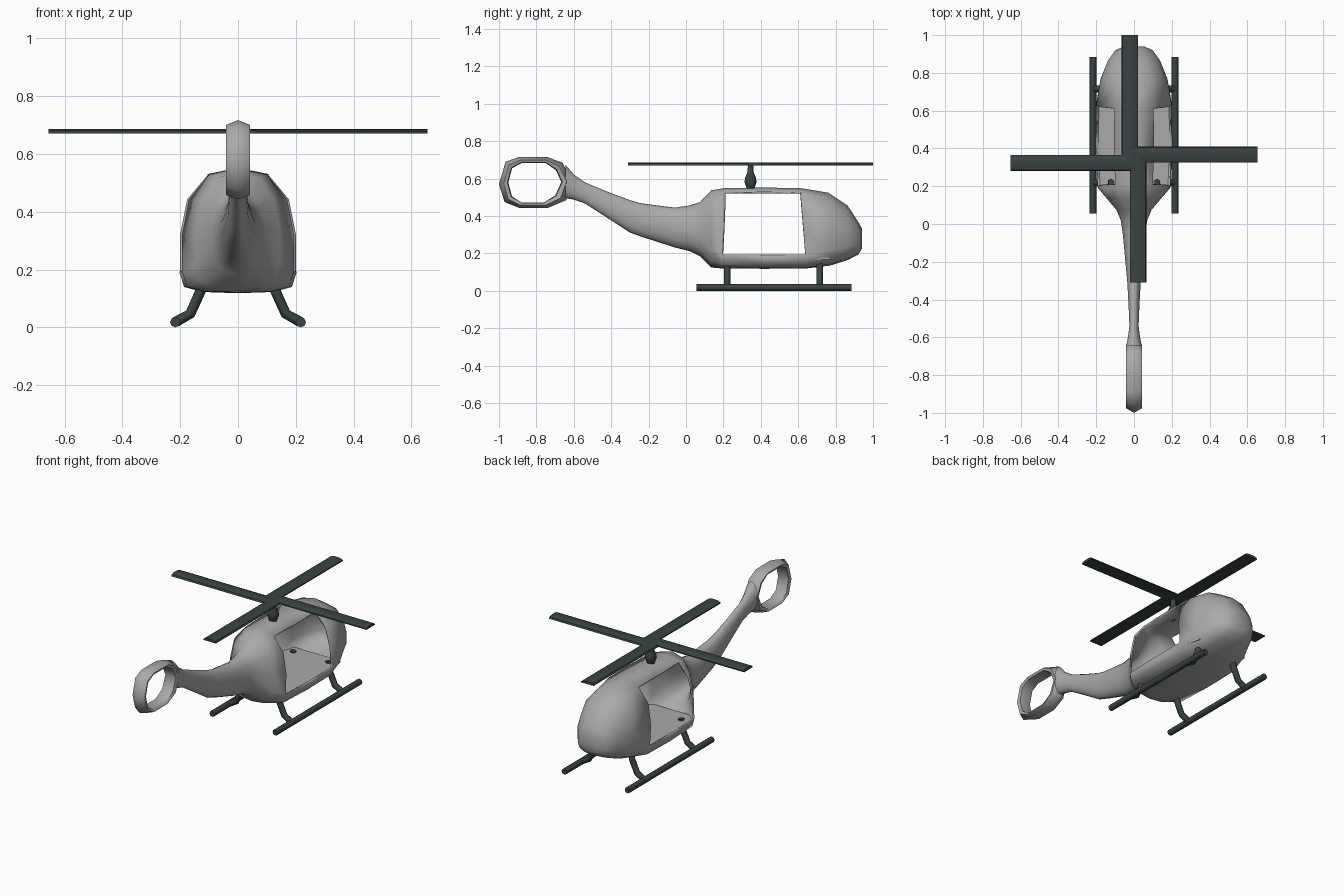
import bpy, bmesh, math
from mathutils import Vector, Matrix

cube = bpy.data.objects.get("Cube")
if cube:
    bpy.data.objects.remove(cube, do_unlink=True)


def material(name, rgb):
    m = bpy.data.materials.new(name)
    m.use_nodes = True
    m.diffuse_color = (*rgb, 1)
    m.node_tree.nodes["Principled BSDF"].inputs["Base Color"].default_value = (*rgb, 1)
    return m


GREY = material("body grey", (0.4, 0.4, 0.4))
DARK = material("dark slate", (0.042, 0.056, 0.056))


def loft(name, rings, mat, angle=50, loop=False, is_hole=None, wall=0):
    """Skin a list of equal-sized point rings; optionally drop faces and thicken."""
    bm = bmesh.new()
    rows = [[bm.verts.new(p) for p in ring] for ring in rings]
    n, holes = len(rows[0]), []
    for i in range(len(rows) if loop else len(rows) - 1):
        a, b = rows[i], rows[(i + 1) % len(rows)]
        for j in range(n):
            k = (j + 1) % n
            f = bm.faces.new((a[j], a[k], b[k], b[j]))
            if is_hole and is_hole(i, j):
                holes.append(f)
    if not loop:
        bm.faces.new(rows[0])
        bm.faces.new(rows[-1])
    bmesh.ops.recalc_face_normals(bm, faces=bm.faces)
    bmesh.ops.delete(bm, geom=holes, context='FACES')
    mesh = bpy.data.meshes.new(name)
    bm.to_mesh(mesh)
    bm.free()
    mesh.materials.append(mat)
    ob = bpy.data.objects.new(name, mesh)
    bpy.context.collection.objects.link(ob)
    if wall:
        mod = ob.modifiers.new("wall", 'SOLIDIFY')
        mod.thickness, mod.offset = wall, -1
    bpy.ops.object.select_all(action='DESELECT')
    ob.select_set(True)
    bpy.context.view_layer.objects.active = ob
    bpy.ops.object.shade_smooth_by_angle(angle=math.radians(angle))
    return ob


def tube(name, path, radii, mat, sides=8):
    """Round tube along a path with a radius at each point."""
    pts = [Vector(p) for p in path]
    rings = []
    for i, p in enumerate(pts):
        d = pts[min(i + 1, len(pts) - 1)] - pts[max(i - 1, 0)]
        q = d.to_track_quat('Z', 'Y')
        rings.append([p + q @ Vector((radii[i] * math.cos(t), radii[i] * math.sin(t), 0))
                      for t in (math.tau * k / sides for k in range(sides))])
    return loft(name, rings, mat, angle=60)


# Fuselage and tail boom: y, half width, bottom, top, roundness, lean of the top
STATIONS = [
    (0.94, 0.055, 0.225, 0.335, 0.6, 0),
    (0.92, 0.10, 0.193, 0.37, 0.5, 0),
    (0.865, 0.14, 0.165, 0.455, 0.4, 0),
    (0.77, 0.178, 0.135, 0.525, 0.2, -0.01),
    (0.645, 0.2, 0.12, 0.55, 0, -0.035),
    (0.42, 0.203, 0.118, 0.552, 0, 0),
    (0.19, 0.193, 0.12, 0.55, 0, 0.02),
    (0.135, 0.145, 0.125, 0.538, 0.3, 0),
    (0.075, 0.095, 0.185, 0.475, 0.7, 0),
    (0.02, 0.072, 0.212, 0.457, 1, 0),
    (-0.06, 0.06, 0.232, 0.445, 1, 0),
    (-0.24, 0.043, 0.29, 0.468, 1, 0),
    (-0.30, 0.037, 0.312, 0.485, 1, 0),
    (-0.42, 0.03, 0.39, 0.53, 1, 0),
    (-0.54, 0.025, 0.467, 0.58, 1, 0),
    (-0.60, 0.033, 0.488, 0.622, 1, 0),
    (-0.645, 0.042, 0.496, 0.675, 1, 0),
]
# Half outline of the cabin, bottom to top: share of width, share of height
CABIN = [(0, 0), (0.6, 0.01), (0.92, 0.05), (1, 0.17), (1, 0.47),
         (0.88, 0.75), (0.52, 0.95), (0, 1)]
LAST = len(CABIN) - 1


def section(y, w, low, high, rnd, lean):
    half = []
    for i, (cx, ct) in enumerate(CABIN):
        a = math.pi * i / LAST
        x = cx + (math.sin(a) - cx) * rnd
        t = ct + ((1 - math.cos(a)) / 2 - ct) * rnd
        half.append((x * w, y + lean * t, low + (high - low) * t))
    return half + [(-x, yy, z) for x, yy, z in half[-2:0:-1]]


def doorway(i, j):
    side = j if j < LAST else 2 * LAST - 1 - j
    return i in (4, 5) and 3 <= side <= 5


loft("fuselage", [section(*s) for s in STATIONS], GREY, 60, is_hole=doorway, wall=0.01)

# Cabin floor
loft("cabin_floor", [[(-w, y, z), (w, y, z), (w, y, z + 0.01), (-w, y, z + 0.01)]
                     for y, w, z in ((0.14, 0.12, 0.168), (0.2, 0.185, 0.168),
                                     (0.64, 0.19, 0.168), (0.77, 0.165, 0.168))], GREY, 30)

# Tail ring: outer and inner outlines in y, z
OUTER = [(-1, 0.57), (-0.965, 0.69), (-0.89, 0.717), (-0.74, 0.715), (-0.66, 0.685),
         (-0.61, 0.59), (-0.64, 0.485), (-0.74, 0.443), (-0.89, 0.443), (-0.97, 0.475)]
INNER = [(-0.95, 0.58), (-0.93, 0.655), (-0.88, 0.683), (-0.75, 0.683), (-0.695, 0.645),
         (-0.667, 0.582), (-0.7, 0.51), (-0.76, 0.473), (-0.88, 0.473), (-0.93, 0.505)]
SHAPE = [(0, 0), (0.042, 0.5), (0.036, 0.9), (0, 1), (-0.036, 0.9), (-0.042, 0.5)]
loft("tail_ring", [[(x, o[0] + (i[0] - o[0]) * t, o[1] + (i[1] - o[1]) * t) for x, t in SHAPE]
                   for o, i in zip(OUTER, INNER)], GREY, 60, loop=True)

# Landing skids and their struts
for side, s in (("left", 1), ("right", -1)):
    tube(side + "_skid", [(s * 0.217, 0.055, 0.018), (s * 0.217, 0.885, 0.018)],
         [0.018] * 2, DARK)
    for place, y in (("rear", 0.22), ("front", 0.715)):
        tube(f"{side}_{place}_strut",
             [(s * 0.217, y, 0.018), (s * 0.165, y, 0.047), (s * 0.13, y, 0.125),
              (s * 0.12, y, 0.185)], [0.018] * 4, DARK)

# Rotor mast
HUB_Y = 0.345
MAST = [(0.54, 0.02), (0.56, 0.026), (0.58, 0.034), (0.605, 0.03), (0.635, 0.017), (0.672, 0.015)]
tube("rotor_mast", [(0, HUB_Y, z) for z, r in MAST], [r for z, r in MAST], DARK, 10)

# Four rotor blades, each offset to one side of the hub
BLADE = [(-0.065, 0.67), (0.02, 0.67), (0.02, 0.677), (0.002, 0.685), (-0.04, 0.686), (-0.06, 0.68)]
for k in range(4):
    turn = Matrix.Translation((0, HUB_Y, 0)) @ Matrix.Rotation(k * math.pi / 2, 4, 'Z')
    loft(f"rotor_blade_{k + 1}", [[turn @ Vector((x, r, z)) for x, z in BLADE]
                                  for r in (-0.02, 0.655)], DARK, 40)
